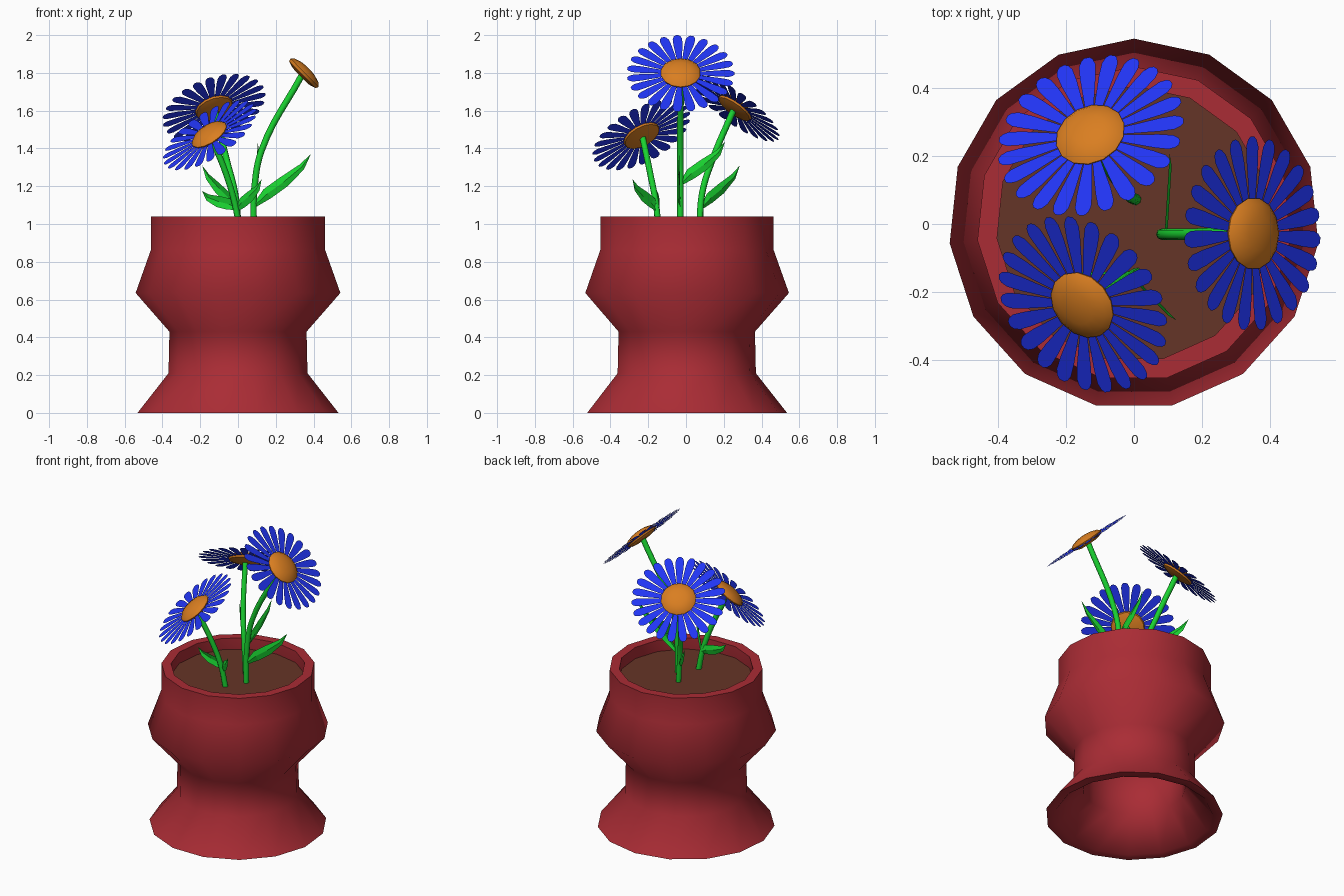
import bpy, bmesh, math
from mathutils import Vector

if "Cube" in bpy.data.objects:
    bpy.data.objects.remove(bpy.data.objects["Cube"])


def material(name, rgb):
    m = bpy.data.materials.new(name)
    m.diffuse_color = (*rgb, 1)
    m.use_nodes = True
    m.node_tree.nodes["Principled BSDF"].inputs["Base Color"].default_value = m.diffuse_color
    return m


RED = material("red_glaze", (0.40, 0.025, 0.035))
SOIL = material("soil_brown", (0.13, 0.035, 0.02))
GREEN = material("leaf_green", (0.01, 0.65, 0.03))
BLUE = material("petal_blue", (0.015, 0.035, 0.90))
ORANGE = material("centre_orange", (0.70, 0.21, 0.015))


def mesh_object(name, verts, faces, mat, smooth_angle=None):
    me = bpy.data.meshes.new(name)
    me.from_pydata(verts, [], faces)
    bm = bmesh.new()
    bm.from_mesh(me)
    bmesh.ops.recalc_face_normals(bm, faces=bm.faces)
    bm.to_mesh(me)
    bm.free()
    me.materials.append(mat)
    ob = bpy.data.objects.new(name, me)
    bpy.context.collection.objects.link(ob)
    if smooth_angle:
        bpy.ops.object.select_all(action='DESELECT')
        ob.select_set(True)
        bpy.context.view_layer.objects.active = ob
        bpy.ops.object.shade_smooth_by_angle(angle=math.radians(smooth_angle))
    return ob


def lathe(name, profile, sides, mat, closed, start=math.pi / 2, smooth=60):
    verts, faces = [], []
    for r, z in profile:
        for i in range(sides):
            a = start + math.tau * i / sides
            verts.append((r * math.cos(a), r * math.sin(a), z))
    n = len(profile)
    for j in range(n if closed else n - 1):
        k = (j + 1) % n
        for i in range(sides):
            i2 = (i + 1) % sides
            faces.append((j * sides + i, j * sides + i2, k * sides + i2, k * sides + i))
    if not closed:
        faces.append(tuple(range(sides)))
        faces.append(tuple(range((n - 1) * sides, n * sides)))
    return mesh_object(name, verts, faces, mat, smooth)


# Pot: open-bottomed fifteen-sided wall with outer and inner profile
outer = [(0.535, 0), (0.37, 0.21), (0.365, 0.43), (0.545, 0.635), (0.463, 0.865), (0.463, 1.04)]
inner = [(0.405, 1.04), (0.405, 0.88), (0.475, 0.64), (0.305, 0.45), (0.31, 0.19), (0.475, 0)]
lathe("pot", outer + inner, 15, RED, True, smooth=75)

# Soil disc inside the rim
lathe("soil", [(0.41, 0.95), (0.41, 0.965)], 15, SOIL, False)


def petal_ring(name, matrix, count=23, radius=0.285):
    # half outline of one petal: distance from centre, half width
    half = [(0.05, 0.008), (0.13, 0.016), (0.21, 0.024), (0.255, 0.025),
            (0.274, 0.018), (0.283, 0.008)]
    outline = half + [(r, -w) for r, w in reversed(half)]
    verts, faces = [], []
    for i in range(count):
        a = math.tau * i / count
        c, s = math.cos(a), math.sin(a)
        faces.append(tuple(range(len(verts), len(verts) + len(outline))))
        for r, w in outline:
            r *= radius / 0.283
            verts.append((r * c - w * s, r * s + w * c, 0))
    mesh_object(name, verts, faces, BLUE).matrix_world = matrix


def stem(name, points):
    cu = bpy.data.curves.new(name, 'CURVE')
    cu.dimensions = '3D'
    cu.bevel_depth = 0.017
    cu.bevel_resolution = 2
    cu.resolution_u = 6
    cu.use_fill_caps = True
    sp = cu.splines.new('BEZIER')
    sp.bezier_points.add(len(points) - 1)
    for bp, p in zip(sp.bezier_points, points):
        bp.co = p
        bp.handle_left_type = bp.handle_right_type = 'AUTO'
    cu.materials.append(GREEN)
    ob = bpy.data.objects.new(name, cu)
    bpy.context.collection.objects.link(ob)
    bpy.ops.object.select_all(action='DESELECT')
    ob.select_set(True)
    bpy.context.view_layer.objects.active = ob
    bpy.ops.object.convert(target='MESH')


def leaf(name, base, tip):
    # upright pointed blade, wider below its centre line toward the tip
    base, tip = Vector(base), Vector(tip)
    d = tip - base
    side = d.cross(Vector((0, 0, 1))).normalized()
    up = side.cross(d).normalized()
    rows = [(0, -0.008, 0.008), (0.25, -0.03, 0.032), (0.5, -0.042, 0.02), (0.8, -0.035, 0.0)]
    verts = []
    for t, lo, hi in rows:
        mid = base + d * t
        verts += [mid + up * lo, mid + up * (lo + hi) / 2 + side * 0.008, mid + up * hi]
    verts.append(tip)
    faces = []
    for j in range(3):
        for k in (0, 1):
            a = j * 3 + k
            faces.append((a, a + 1, a + 4, a + 3))
    faces += [(9, 10, 12), (10, 11, 12)]
    mesh_object(name, verts, faces, GREEN)


# Flowers: head position, facing direction, stem path, leaves (base, tip)
flowers = {
    "right": ((0.348, -0.028, 1.797), (0.71, 0, 0.70),
              [(0.082, -0.03, 0.955), (0.088, -0.03, 1.2), (0.125, -0.03, 1.39)],
              [((0.08, -0.03, 1.09), (0.386, -0.035, 1.37)),
               ((0.09, -0.03, 1.21), (0.105, 0.206, 1.434))]),
    "back": ((-0.127, 0.26, 1.615), (-0.29, 0.555, 0.77),
             [(0.005, 0.072, 0.955), (-0.015, 0.085, 1.16), (-0.06, 0.14, 1.34)],
             [((-0.01, 0.075, 1.08), (-0.19, 0.285, 1.31))]),
    "left": ((-0.15, -0.236, 1.47), (-0.5, -0.42, 0.76),
             [(0.01, -0.145, 0.955), (-0.015, -0.158, 1.1), (-0.065, -0.19, 1.27)],
             [((-0.01, -0.145, 1.07), (0.125, -0.283, 1.237)),
              ((0.0, -0.148, 1.08), (-0.19, -0.15, 1.175))]),
}
for name, (head, facing, path, leaves) in flowers.items():
    n = Vector(facing).normalized()
    m = n.to_track_quat('Z', 'Y').to_matrix().to_4x4()
    m.translation = head
    petal_ring(name + "_petals", m)
    # Domed centre
    disc = lathe(name + "_flower_centre",
                 [(0.06, -0.022), (0.1, -0.01), (0.106, 0.006), (0.088, 0.022), (0.05, 0.034), (0.015, 0.038)],
                 14, ORANGE, False, smooth=50)
    disc.matrix_world = m
    stem(name + "_stem", path + [tuple(Vector(head) - n * 0.015)])
    for i, (b, t) in enumerate(leaves):
        leaf(f"{name}_leaf_{i + 1}", b, t)
